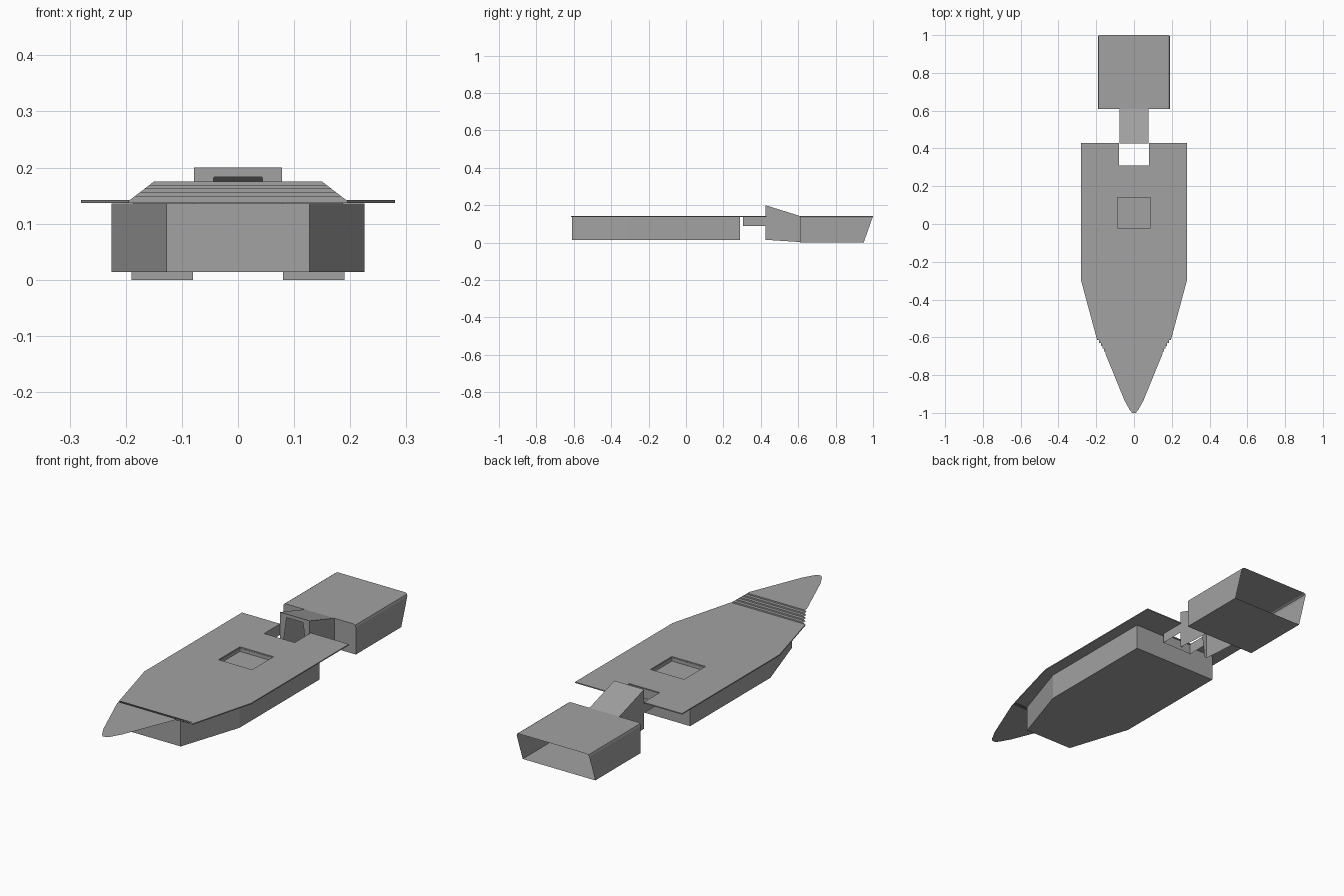
import bpy
import bmesh

cube = bpy.data.objects.get("Cube")
if cube:
    bpy.data.objects.remove(cube, do_unlink=True)

grey = bpy.data.materials.new("plain_grey")
grey.use_nodes = True
colour = (0.36, 0.36, 0.36, 1)
grey.diffuse_color = colour
grey.node_tree.nodes["Principled BSDF"].inputs["Base Color"].default_value = colour


def finish(name, bm):
    bmesh.ops.remove_doubles(bm, verts=bm.verts, dist=0.0001)
    bmesh.ops.recalc_face_normals(bm, faces=bm.faces)
    mesh = bpy.data.meshes.new(name)
    bm.to_mesh(mesh)
    bm.free()
    mesh.materials.append(grey)
    obj = bpy.data.objects.new(name, mesh)
    bpy.context.collection.objects.link(obj)
    return obj


def face(bm, points):
    return bm.faces.new([bm.verts.new(p) for p in points])


def mirrored(half):
    """Close a half outline of (x, other) points across the centre line."""
    return half + [(-x, v) for x, v in reversed(half)]


def prism(name, outline, bottom, top):
    bm = bmesh.new()
    base = face(bm, [(x, y, bottom) for x, y in outline])
    ext = bmesh.ops.extrude_face_region(bm, geom=[base], use_keep_orig=True)
    verts = [g for g in ext["geom"] if isinstance(g, bmesh.types.BMVert)]
    bmesh.ops.translate(bm, verts=verts, vec=(0, 0, top - bottom))
    return finish(name, bm)


# Hull and the wide deck with its rear notch
hull = prism("hull", mirrored([(0.127, -0.61), (0.225, -0.31), (0.225, 0.29)]), 0.014, 0.136)
deck = prism("deck", mirrored([(0.195, -0.615), (0.28, -0.3), (0.28, 0.43),
                               (0.08, 0.43), (0.08, 0.31)]), 0.137, 0.142)

# Square hatch recess cut through the deck into the hull
cutter = prism("hatch_cutter", mirrored([(0.088, -0.02), (0.088, 0.14)]), 0.12, 0.2)
cutter.hide_render = True
for obj in (hull, deck):
    mod = obj.modifiers.new("hatch", 'BOOLEAN')
    mod.operation = 'DIFFERENCE'
    mod.solver = 'EXACT'
    mod.object = cutter
    bpy.context.view_layer.objects.active = obj
    bpy.ops.object.modifier_apply(modifier=mod.name)
bpy.data.objects.remove(cutter, do_unlink=True)

# Skirt walls hanging from the notch
bm = bmesh.new()
path = mirrored([(0.08, 0.43), (0.08, 0.305)])
for (x1, y1), (x2, y2) in zip(path, path[1:]):
    face(bm, [(x1, y1, 0.09), (x2, y2, 0.09), (x2, y2, 0.14), (x1, y1, 0.14)])
finish("notch_skirt", bm)

# Stepped sheet rising towards the bow
bm = bmesh.new()
steps = 5


def step_point(i):
    t = i / steps
    return 0.193 - 0.043 * t, -0.615 - 0.075 * t, 0.142 + 0.033 * t


for i in range(steps):
    w1, y1, z1 = step_point(i)
    w2, y2, z2 = step_point(i + 1)
    face(bm, [(-w1, y1, z1), (w1, y1, z1), (w2, y1, z2), (-w2, y1, z2)])
    face(bm, [(-w2, y1, z2), (w2, y1, z2), (w2, y2, z2), (-w2, y2, z2)])
finish("bow_steps", bm)

# Flat pointed bow plate
bm = bmesh.new()
bow = mirrored([(0.009, -1.0), (0.022, -0.985), (0.05, -0.935), (0.15, -0.69)])
face(bm, [(x, y, 0.175) for x, y in bow])
finish("bow_plate", bm)

# Neck: open-bottomed shell with an arched front and a sloping roof
bm = bmesh.new()
face(bm, [(x, 0.425, z) for x, z in
          mirrored([(0.043, 0.183), (0.066, 0.015), (0.078, 0.015), (0.078, 0.2)][::-1])])
for s in (-1, 1):
    x = s * 0.078
    face(bm, [(x, 0.425, 0.015), (x, 0.425, 0.2), (x, 0.61, 0.142), (x, 0.61, 0.003)])
face(bm, [(-0.078, 0.425, 0.2), (0.078, 0.425, 0.2),
          (0.078, 0.61, 0.142), (-0.078, 0.61, 0.142)])
finish("neck", bm)

# Tail duct: hollow sleeve with a raked open rear and front cheeks
bm = bmesh.new()
section = mirrored([(0.19, 0.0), (0.19, 0.128), (0.187, 0.138), (0.18, 0.142)])


def rear(z):
    return 0.95 + 0.05 * z / 0.142


for (x1, z1), (x2, z2) in zip(section, section[1:] + section[:1]):
    face(bm, [(x1, 0.61, z1), (x2, 0.61, z2), (x2, rear(z2), z2), (x1, rear(z1), z1)])
for s in (-1, 1):
    cheek = section[:4] + [(0.078, 0.142), (0.08, 0.0)]
    face(bm, [(s * x, 0.61, z) for x, z in cheek])
finish("tail_duct", bm)
